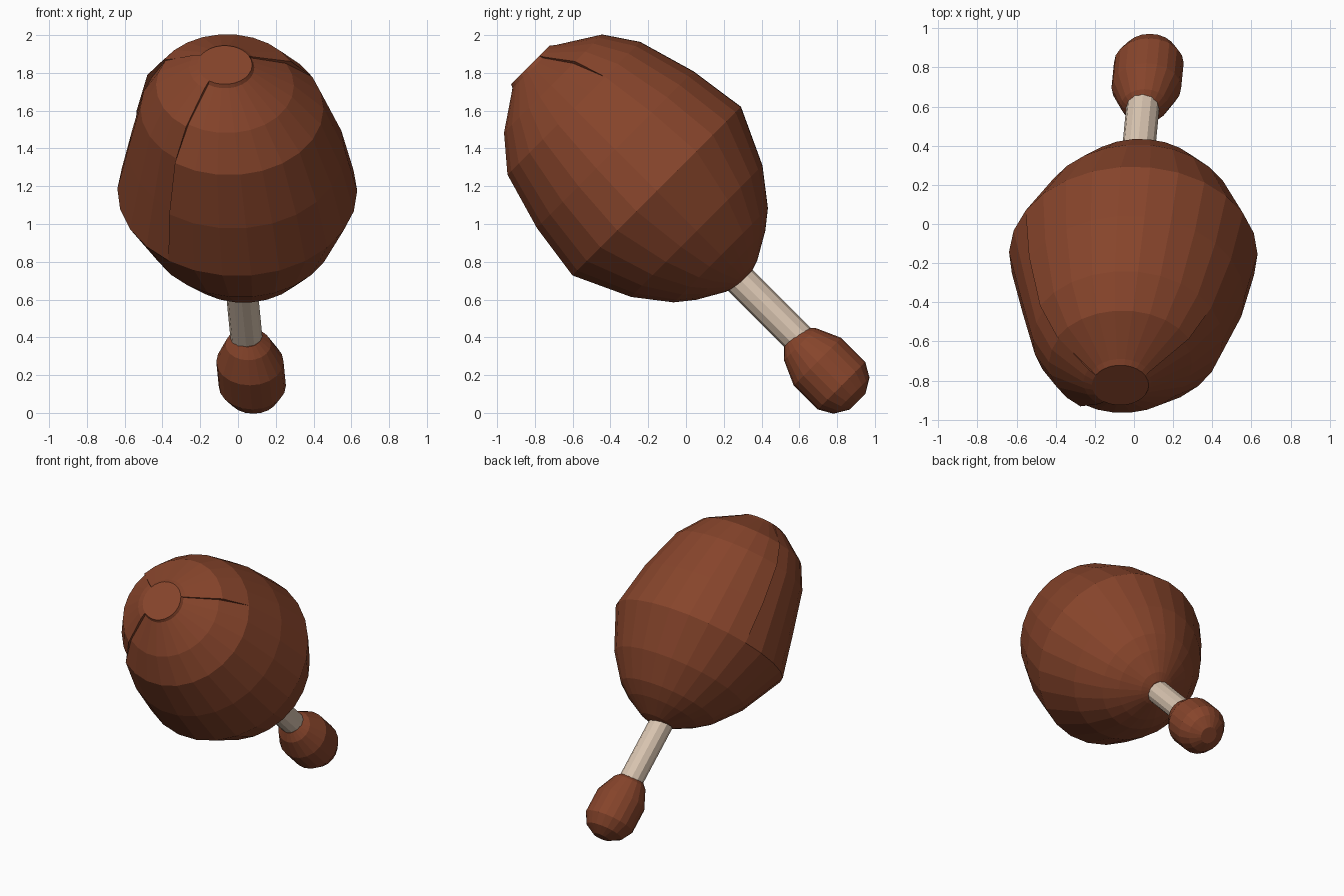
import bpy, bmesh, math
from mathutils import Vector

if "Cube" in bpy.data.objects:
    bpy.data.objects.remove(bpy.data.objects["Cube"])

# Each part is turned on a tilted axis; s runs from bone end to meat tip
D = math.sqrt(0.5)
SIDE = Vector((1, 0, 0))
UP = Vector((0, D, D))


def material(name, colour):
    m = bpy.data.materials.new(name)
    m.diffuse_color = (*colour, 1)
    m.use_nodes = True
    m.node_tree.nodes["Principled BSDF"].inputs["Base Color"].default_value = m.diffuse_color
    return m


def lathe(name, profile, angles, mat, x0, lean, lift):
    """Revolve (s, (radius per sector)) rings; a repeated angle makes a step."""
    bm = bmesh.new()
    rings = []
    for s, radii in profile:
        ring = []
        centre = Vector((x0 + lean * s, -D * s, D * s)) + UP * lift
        for a, sector in angles:
            t = math.radians(a)
            ring.append(bm.verts.new(
                centre + (SIDE * math.cos(t) + UP * math.sin(t)) * radii[sector]))
        rings.append(ring)
    n = len(angles)
    for lo, hi in zip(rings, rings[1:]):
        for i in range(n):
            j = (i + 1) % n
            bm.faces.new((lo[i], lo[j], hi[j], hi[i]))
    bm.faces.new(rings[0][::-1])
    bm.faces.new(rings[-1])
    bmesh.ops.remove_doubles(bm, verts=bm.verts, dist=0.0002)
    bmesh.ops.recalc_face_normals(bm, faces=bm.faces)
    me = bpy.data.meshes.new(name)
    bm.to_mesh(me)
    bm.free()
    me.materials.append(mat)
    ob = bpy.data.objects.new(name, me)
    bpy.context.collection.objects.link(ob)
    return ob


def sectors(bounds, counts):
    """Angles split into sectors, each with its own end columns."""
    out = []
    for k, n in enumerate(counts):
        a, b = bounds[k], bounds[k + 1]
        out += [(a + (b - a) * i / n, k) for i in range(n + 1)]
    return out


def plain(points):
    return [(s, (r,)) for s, r in points]


def circle(n):
    return [(360 * i / n, 0) for i in range(n)]


meat = material("roast_brown", (0.24, 0.058, 0.024))
bone = material("bone_cream", (0.70, 0.56, 0.44))

# Meat: radii for top, flattened left side, and front/right/underside
full = [(0.285, 0.06), (0.305, 0.12), (0.385, 0.26), (0.46, 0.355),
        (0.64, 0.495), (0.94, 0.635)]
meat_profile = [(s, (r, r, r)) for s, r in full] + [
    (1.25, (0.59, 0.555, 0.59)),
    (1.56, (0.50, 0.47, 0.50)),
    (1.73, (0.385, 0.375, 0.355)),
    (1.865, (0.17, 0.19, 0.155)),
    (1.885, (0.145, 0.145, 0.145))]
lathe("meat", meat_profile, sectors((28, 150, 235, 388), (9, 6, 11)), meat,
      0.062, -0.07, 0.72)

# Bone shaft
lathe("bone_shaft", plain([(-0.25, 0.085), (0.4, 0.085)]), circle(12), bone,
      0.035, -0.07, 0.70)

# Knuckle of meat at the far end
knuckle = [(-0.60, 0.06), (-0.555, 0.135), (-0.48, 0.178), (-0.30, 0.178),
           (-0.17, 0.12), (-0.12, 0.07)]
lathe("knuckle", plain(knuckle), circle(20), meat, 0.042, -0.07, 0.684)
